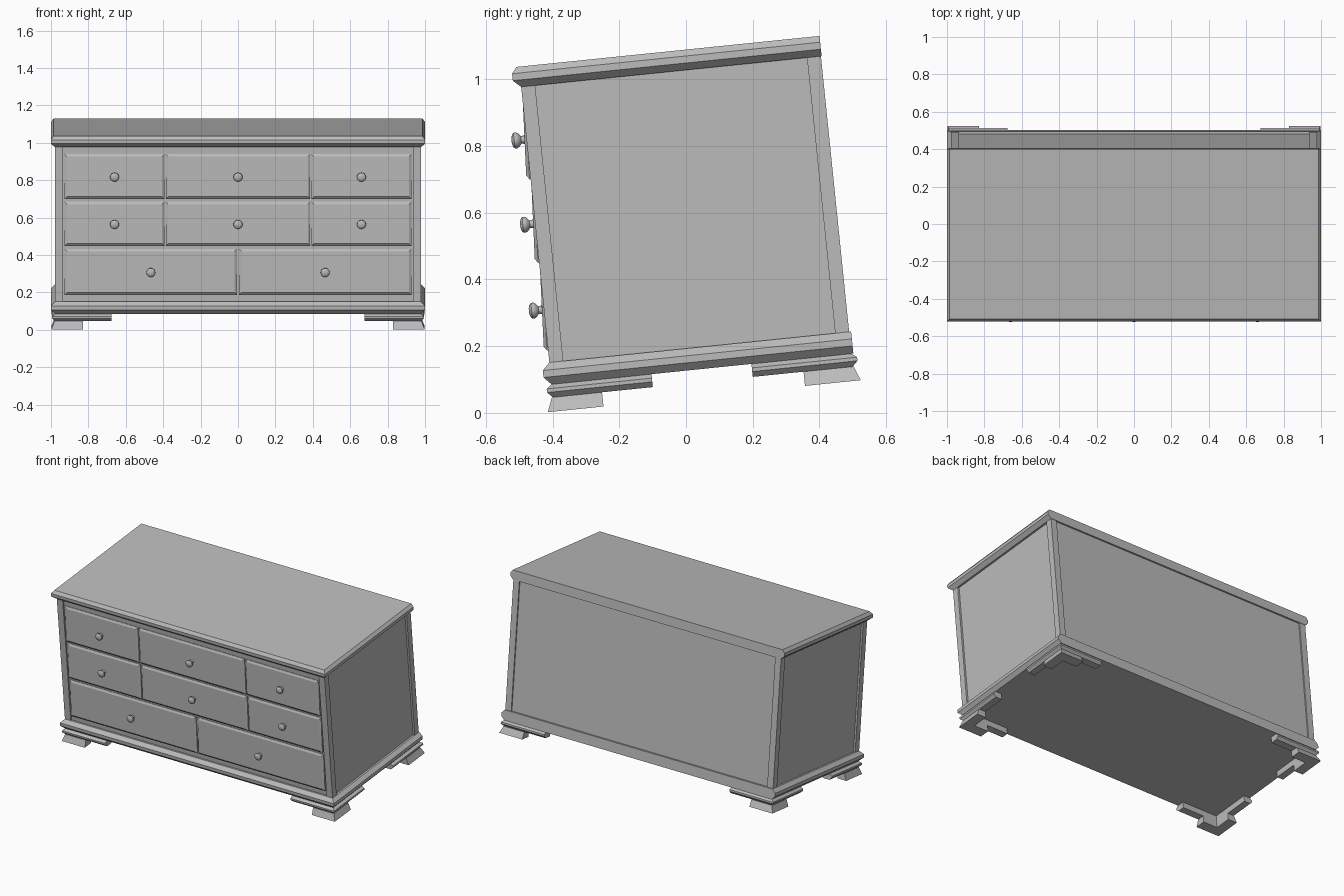
import bpy, bmesh
from math import radians, sin, cos, pi
from mathutils import Matrix

if "Cube" in bpy.data.objects:
    bpy.data.objects.remove(bpy.data.objects["Cube"])

# The whole chest leans forward a little
LEAN = Matrix.Rotation(radians(5.84), 4, "X")

grey = bpy.data.materials.new("plain_grey")
grey.use_nodes = True
TONE = (0.5, 0.5, 0.5, 1)
grey.diffuse_color = TONE
grey.node_tree.nodes["Principled BSDF"].inputs["Base Color"].default_value = TONE


def loft(name, rings, smooth=False):
    """Skin equal-sized rings of points and cap both ends."""
    bm = bmesh.new()
    loops = [[bm.verts.new(p) for p in ring] for ring in rings]
    n = len(loops[0])
    for a, b in zip(loops, loops[1:]):
        for i in range(n):
            j = (i + 1) % n
            bm.faces.new((a[i], a[j], b[j], b[i]))
    bm.faces.new(loops[0])
    bm.faces.new(loops[-1])
    bmesh.ops.recalc_face_normals(bm, faces=bm.faces)
    bm.transform(LEAN)
    mesh = bpy.data.meshes.new(name)
    bm.to_mesh(mesh)
    bm.free()
    mesh.materials.append(grey)
    obj = bpy.data.objects.new(name, mesh)
    bpy.context.collection.objects.link(obj)
    if smooth:
        bpy.ops.object.select_all(action="DESELECT")
        obj.select_set(True)
        bpy.context.view_layer.objects.active = obj
        bpy.ops.object.shade_smooth_by_angle(angle=radians(40))
    return obj


def rect(x0, x1, y0, y1, z):
    return [(x0, y0, z), (x1, y0, z), (x1, y1, z), (x0, y1, z)]


def box(name, x0, x1, y0, y1, z0, z1):
    return loft(name, [rect(x0, x1, y0, y1, z) for z in (z0, z1)])


HALF, FRONT, BACK = 0.978, -0.392, 0.511
BASE_Z, BODY_Z, TOP_Z = 0.126, 0.19, 1.022


# Moulded slabs: profile of (height, overhang), flat at the back
def slab(name, profile, back):
    loft(name, [rect(-HALF - o, HALF + o, FRONT - o, back, z) for z, o in profile])


slab("base_moulding", [(BASE_Z, 0), (0.149, 0.022), (0.17, 0.022), (0.192, 0)], 0.517)
slab("top_board", [(TOP_Z, 0), (1.043, 0.023), (1.064, 0.023), (1.083, 0.008)], 0.513)

# Carcass with recessed panels, and corner posts
box("carcass", -0.966, 0.966, -0.382, 0.503, BODY_Z - 0.02, TOP_Z + 0.01)
for side, sx in (("right", -1), ("left", 1)):
    xs = sorted((sx * 0.935, sx * HALF))
    box(f"front_{side}_post", *xs, FRONT, FRONT + 0.042, BODY_Z - 0.01, TOP_Z + 0.01)
    box(f"back_{side}_post", *xs, BACK - 0.042, BACK, BODY_Z - 0.01, TOP_Z + 0.01)


# L-shaped bracket feet, mitred round each corner
def bracket(name, profile, sx, sy, length):
    cx, cy = sx * HALF, (FRONT if sy < 0 else BACK)
    ex, ey = cx - sx * length, cy - sy * length
    loft(name, [
        [(ex, cy + sy * o, z) for z, o in profile],
        [(cx + sx * o, cy + sy * o, z) for z, o in profile],
        [(cx + sx * o, ey, z) for z, o in profile],
    ])


INNER = -0.045
upper = [(BASE_Z, INNER), (BASE_Z, 0), (0.114, 0.016), (0.103, 0.016), (0.087, 0), (0.087, INNER)]
lower = [(0.087, INNER), (0.087, 0.003), (0.0442, 0.02), (0.0442, INNER)]
for end, sy in (("front", -1), ("back", 1)):
    for side, sx in (("right", -1), ("left", 1)):
        bracket(f"{end}_{side}_foot_moulding", upper, sx, sy, 0.301)
        bracket(f"{end}_{side}_foot", lower, sx, sy, 0.148)


# Drawer front: bevelled edge, lower edge standing further out than the upper
def drawer(name, x0, x1, z0, z1):
    def ring(inset, top_y, low_y):
        a, b, c, d = x0 + inset, x1 - inset, z0 + inset, z1 - inset
        return [(a, low_y, c), (b, low_y, c), (b, top_y, d), (a, top_y, d)]
    loft(name, [ring(0, -0.37, -0.37), ring(0, -0.385, -0.395), ring(0.013, -0.392, -0.404)])


# Turned knob: profile of (distance out, radius)
def knob(name, x, z):
    profile = [(0, 0.02), (0.004, 0.013), (0.014, 0.011), (0.021, 0.02),
               (0.028, 0.024), (0.035, 0.0235), (0.04, 0.018), (0.043, 0.008)]
    turn = [2 * pi * i / 20 for i in range(20)]
    loft(name, [[(x + r * cos(a), -0.394 - d, z + r * sin(a)) for a in turn]
                for d, r in profile], smooth=True)


three = [(-0.927, -0.393), (-0.386, 0.386), (0.393, 0.927)]
two = [(-0.927, -0.005), (0.005, 0.927)]
rows = [("top", 0.744, 0.984, three), ("middle", 0.492, 0.728, three), ("bottom", 0.228, 0.475, two)]
for row, z0, z1, columns in rows:
    for i, (x0, x1) in enumerate(columns, 1):
        drawer(f"{row}_drawer_{i}", x0, x1, z0, z1)
        knob(f"{row}_knob_{i}", (x0 + x1) / 2, (z0 + z1) / 2)
